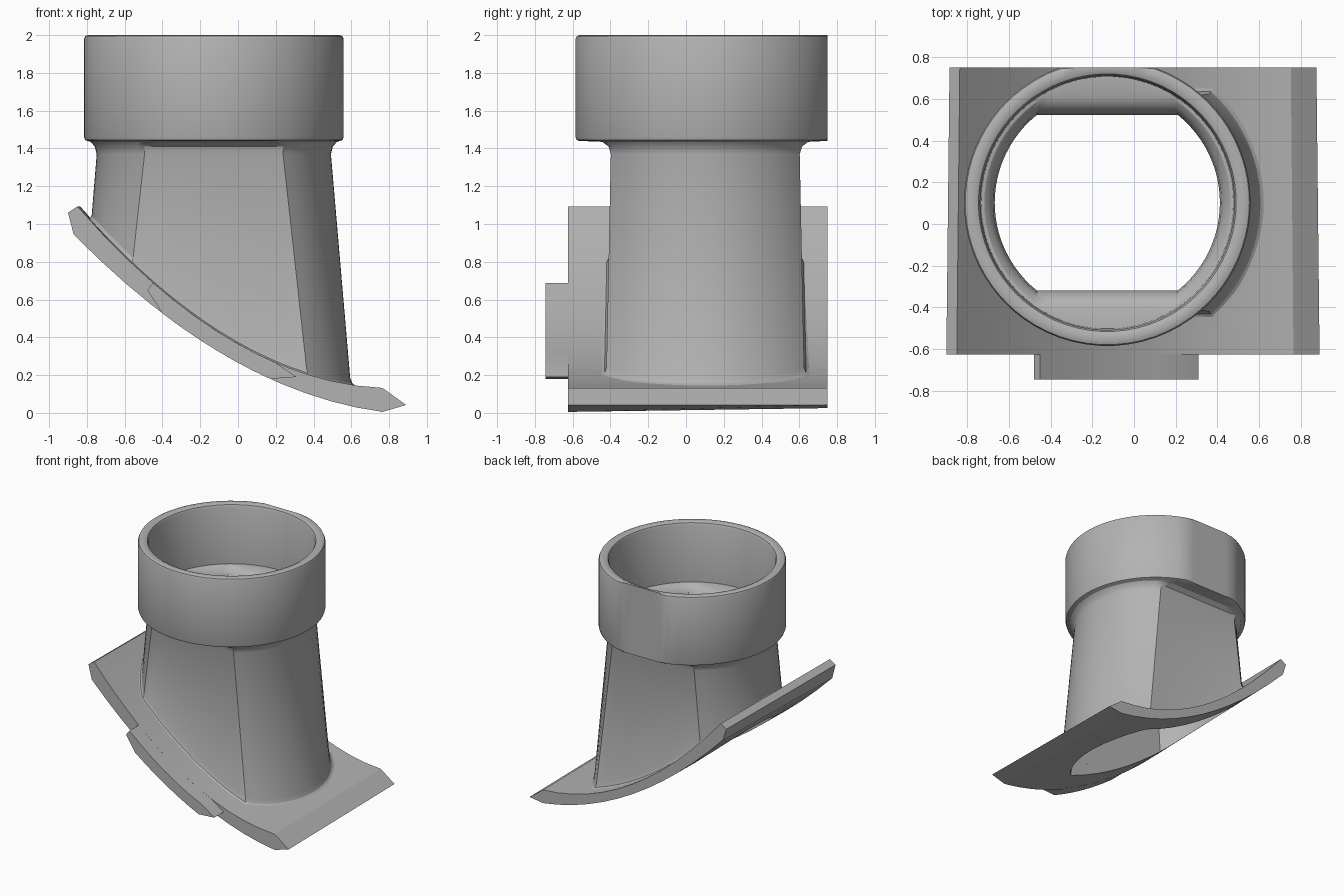
import bpy, bmesh
from math import sin, cos, asin, pi

cube = bpy.data.objects.get("Cube")
if cube:
    bpy.data.objects.remove(cube)

grey = bpy.data.materials.new("plain grey")
grey.use_nodes = True
colour = (0.45, 0.45, 0.45, 1)
grey.diffuse_color = colour
grey.node_tree.nodes["Principled BSDF"].inputs["Base Color"].default_value = colour

CX, CY = -0.128, 0.102      # centre of the spout
ARC, FLAT = 24, 13          # segments per round side and per flat side
BACK = 0.648                # collar is trimmed flat here, from the centre


def plate_top(x):
    return 0.365 - 0.566 * x + 0.342 * x * x


def plate_bottom(x):
    return 0.265 - 0.546 * x + 0.27 * x * x


def angles(a):
    """Angles round a circle with corners at a, pi - a, pi + a and -a."""
    out = []
    for start, end, n in ((-a, a, ARC), (a, pi - a, FLAT),
                          (pi - a, pi + a, ARC), (pi + a, 2 * pi - a, FLAT)):
        out += [start + (end - start) * i / n for i in range(n)]
    return out


def section(r, f, z):
    """Circle of radius r cut by two flats at distance f."""
    a = asin(f / r)
    return [(CX + r * cos(t), CY + max(-f, min(f, r * sin(t))), z) for t in angles(a)]


def circle(r, z):
    """Full circle, trimmed only at the back."""
    return [(CX + r * cos(t), CY + min(BACK, r * sin(t)), z)
            for t in angles(asin(0.5 / 0.62))]


def tapered(r, f, z):
    return section(r + 0.0875 * (1.35 - z), f + 0.021 * (1.35 - z), z)


def saddle_ring(r, f, lift):
    """Tapered section whose points rest on the curved plate."""
    ring = []
    for i in range(2 * (ARC + FLAT)):
        z = 0.5
        for _ in range(12):
            p = tapered(r, f, z)[i]
            z = plate_top(p[0]) + lift
        ring.append((p[0], p[1], z))
    return ring


def make(name, rings, caps=False):
    bm = bmesh.new()
    loops = [[bm.verts.new(p) for p in ring] for ring in rings]
    for low, high in zip(loops, loops[1:]):
        n = len(low)
        for i in range(n):
            j = (i + 1) % n
            bm.faces.new((low[i], low[j], high[j], high[i]))
    if caps:
        bm.faces.new(loops[0][::-1])
        bm.faces.new(loops[-1])
        bmesh.ops.recalc_face_normals(bm, faces=bm.faces)
    mesh = bpy.data.meshes.new(name)
    bm.to_mesh(mesh)
    bm.free()
    obj = bpy.data.objects.new(name, mesh)
    bpy.context.collection.objects.link(obj)
    mesh.materials.append(grey)
    return obj


def activate(obj):
    bpy.ops.object.select_all(action='DESELECT')
    obj.select_set(True)
    bpy.context.view_layer.objects.active = obj


# Spout: outside of the neck, collar, rim, socket floor and bore in one skin
spout = make("spout", [
    saddle_ring(0.65, 0.53, -0.004),
    saddle_ring(0.63, 0.51, 0.008),
    saddle_ring(0.62, 0.5, 0.035),
    section(0.62, 0.5, 1.37),
    section(0.63, 0.512, 1.41),
    section(0.652, 0.545, 1.435),
    circle(0.67, 1.44),
    circle(0.682, 1.445),
    circle(0.687, 1.46),
    circle(0.687, 1.98),
    circle(0.681, 1.994),
    circle(0.667, 2.0),
    circle(0.635, 2.0),
    circle(0.618, 1.992),
    circle(0.61, 1.975),
    circle(0.605, 1.52),
    section(0.59, 0.5, 1.517),
    section(0.57, 0.465, 1.5),
    section(0.548, 0.432, 1.46),
    section(0.54, 0.42, 1.4),
    saddle_ring(0.54, 0.42, -0.01),
])


# Saddle plate: curved strip that thins a little towards the back
def strip(x0, x1, fn, n=12):
    return [(x0 + (x1 - x0) * i / n, fn(x0 + (x1 - x0) * i / n)) for i in range(n + 1)]


def plate_profile(y, squeeze, raise_z):
    low = [(x * squeeze, y, z + raise_z) for x, z in strip(-0.87, 0.765, plate_bottom)]
    high = [(x * squeeze, y, z) for x, z in strip(0.765, -0.85, plate_top)]
    return (low + [(0.89 * squeeze, y, 0.042)] + high + [(-0.9 * squeeze, y, 1.06)])


plate = make("saddle_plate", [plate_profile(-0.625, 1, 0),
                              plate_profile(0.75, 0.983, 0.02)], caps=True)

# Bore through the plate
cutter = make("bore_cutter", [tapered(0.54, 0.42, -0.2), tapered(0.54, 0.42, 1.3)], caps=True)
cutter.hide_render = True
activate(plate)
cut = plate.modifiers.new("bore", 'BOOLEAN')
cut.operation = 'DIFFERENCE'
cut.solver = 'EXACT'
cut.object = cutter
bpy.ops.object.modifier_apply(modifier=cut.name)
bpy.data.objects.remove(cutter)

# Front tab: short continuation of the plate
def tab_profile(y):
    outline = (strip(-0.4, 0.17, plate_bottom, 6) + [(0.31, 0.19)]
               + strip(0.2, -0.45, plate_top, 6) + [(-0.48, 0.65)])
    return [(x, y, z) for x, z in outline]


tab = make("front_tab", [tab_profile(-0.745), tab_profile(-0.6)], caps=True)

for obj, limit in ((spout, 0.5), (plate, 0.3), (tab, 0.3)):
    activate(obj)
    bpy.ops.object.shade_smooth_by_angle(angle=limit)
